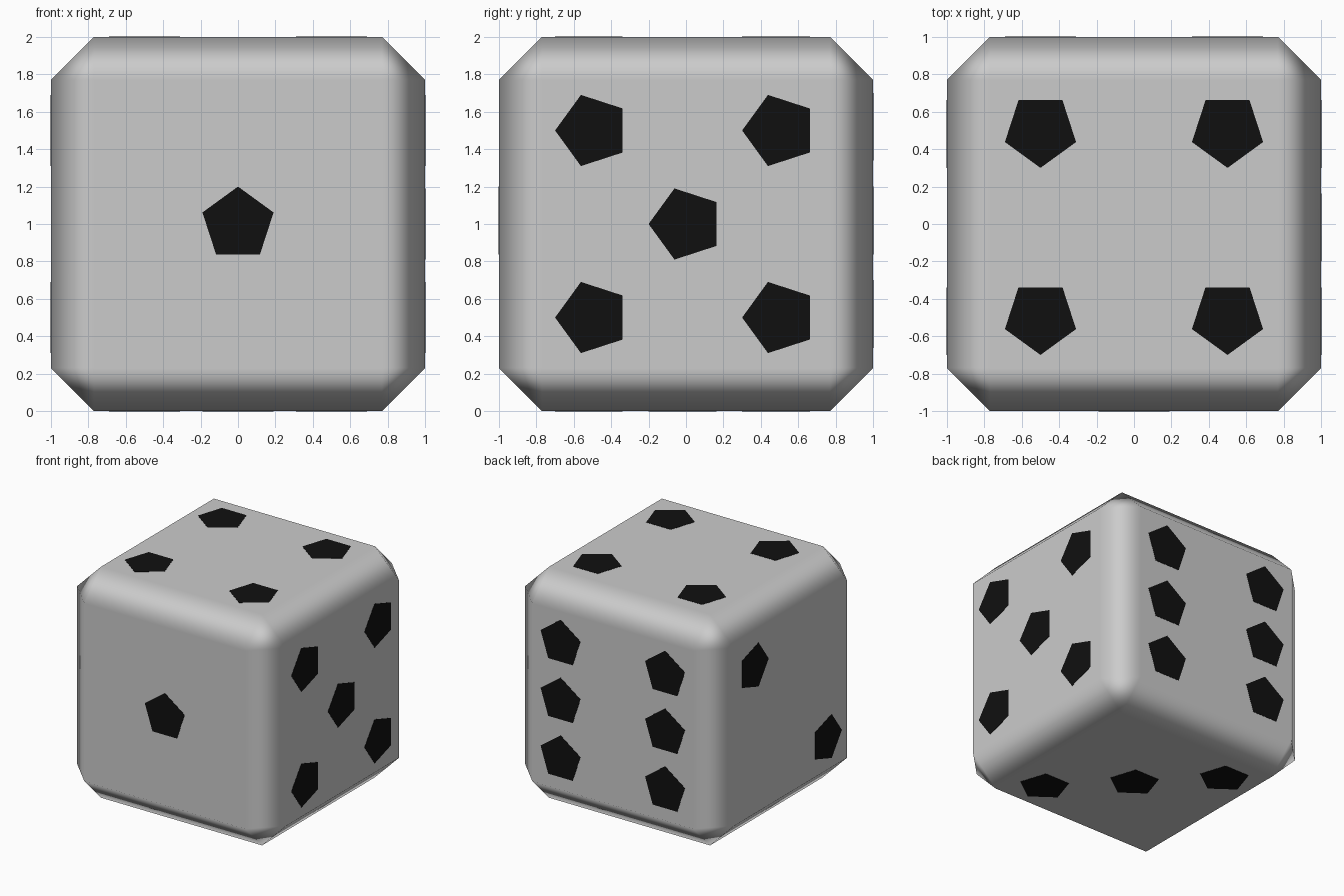
import bpy, bmesh, math
from mathutils import Vector

if "Cube" in bpy.data.objects:
    bpy.data.objects.remove(bpy.data.objects["Cube"])

BEVEL = 0.23      # chamfer width
PIP_R = 0.2       # pip radius
SPREAD = 0.5      # pip spacing from face centre
RAISE = 0.002     # pip height over the face
CENTRE = Vector((0, 0, 1))

black = bpy.data.materials.new("pip_black")
black.diffuse_color = (0.005, 0.005, 0.005, 1)
black.use_nodes = True
black.node_tree.nodes["Principled BSDF"].inputs["Base Color"].default_value = black.diffuse_color

# Body: chamfered cube, smooth shaded with flat main faces
bpy.ops.mesh.primitive_cube_add(size=2, location=CENTRE)
body = bpy.context.object
body.name = "die_body"
bpy.ops.object.shade_smooth()
bevel = body.modifiers.new("chamfer", 'BEVEL')
bevel.width = BEVEL
bevel.segments = 1
bevel.limit_method = 'NONE'
bevel.harden_normals = True


def add_pips(name, normal, tip, spots):
    """Thin pentagons on one face; spots are (side, tip direction) steps."""
    n, t = Vector(normal), Vector(tip)
    s = t.cross(n)
    bm = bmesh.new()
    for a, b in spots:
        c = CENTRE + n * (1 + RAISE) + (s * a + t * b) * SPREAD
        ring = []
        for i in range(5):
            ang = math.tau * i / 5
            ring.append(bm.verts.new(c + (t * math.cos(ang) + s * math.sin(ang)) * PIP_R))
        face = bm.faces.new(ring)
        face.normal_update()
        if face.normal.dot(n) < 0:
            face.normal_flip()
        # short skirt down to the body surface
        ext = bmesh.ops.extrude_edge_only(bm, edges=face.edges[:])
        low = [v for v in ext["geom"] if isinstance(v, bmesh.types.BMVert)]
        bmesh.ops.translate(bm, verts=low, vec=-n * RAISE)
    bmesh.ops.recalc_face_normals(bm, faces=bm.faces[:])
    # open shells: make sure the caps look outward
    if any(f.normal.dot(n) < -0.5 for f in bm.faces):
        bmesh.ops.reverse_faces(bm, faces=bm.faces[:])
    mesh = bpy.data.meshes.new(name)
    bm.to_mesh(mesh)
    bm.free()
    mesh.materials.append(black)
    bpy.context.collection.objects.link(bpy.data.objects.new(name, mesh))


# Pip layouts
corners = [(a, b) for a in (-1, 1) for b in (-1, 1)]
sixes = [(a, b) for a in (-1, 1) for b in (-1, 0, 1)]
X, Y, Z = (1, 0, 0), (0, 1, 0), (0, 0, 1)
NX, NY, NZ = (-1, 0, 0), (0, -1, 0), (0, 0, -1)

add_pips("front_one", NY, Z, [(0, 0)])
add_pips("back_six", Y, Z, sixes)
add_pips("right_five", X, NY, corners + [(0, 0)])
add_pips("top_four", Z, NY, corners)
# left side vector is -z: pips at back-top and front-bottom
side = Vector(NY).cross(Vector(NX)).z
add_pips("left_two", NX, NY, [(side, -1), (-side, 1)])
# bottom pips run from front right to back left
side = Vector(NY).cross(Vector(NZ)).x
add_pips("bottom_three", NZ, NY, [(side, 1), (0, 0), (-side, -1)])
